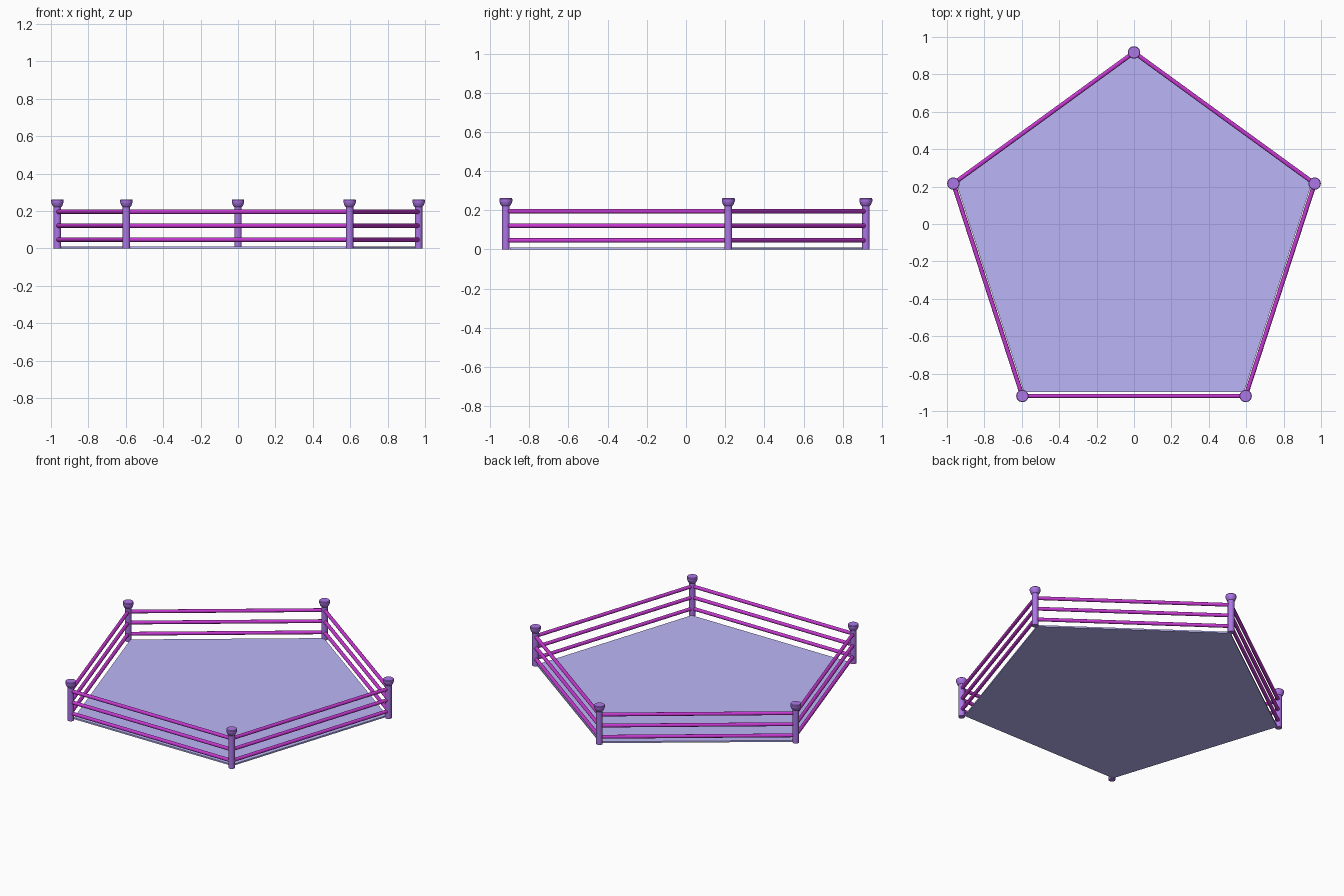
import bpy, bmesh
from math import sin, cos, pi
from mathutils import Vector

if "Cube" in bpy.data.objects:
    bpy.data.objects.remove(bpy.data.objects["Cube"])

R, CY, N = 1.0155, -0.098, 5      # post circle radius, its centre y, corner count


def material(name, color):
    m = bpy.data.materials.new(name)
    m.diffuse_color = color
    m.use_nodes = True
    m.node_tree.nodes["Principled BSDF"].inputs["Base Color"].default_value = m.diffuse_color
    return m


post_mat = material("post_purple", (0.42, 0.18, 0.80, 1))
rope_mat = material("rope_magenta", (0.56, 0.04, 0.63, 1))
floor_mat = material("floor_lilac", (0.50, 0.47, 0.94, 1))


def corner(i, r, z=0.0, cy=CY):
    a = pi / 2 + 2 * pi * i / N
    return Vector((r * cos(a), cy + r * sin(a), z))


def make(name, bm, mat, smooth=True):
    bmesh.ops.recalc_face_normals(bm, faces=bm.faces)
    me = bpy.data.meshes.new(name)
    bm.to_mesh(me)
    bm.free()
    me.materials.append(mat)
    ob = bpy.data.objects.new(name, me)
    bpy.context.collection.objects.link(ob)
    if smooth:
        bpy.ops.object.select_all(action='DESELECT')
        bpy.context.view_layer.objects.active = ob
        ob.select_set(True)
        bpy.ops.object.shade_smooth_by_angle(angle=0.6)
    return ob


def lathe(name, profile, loc, mat, sides=24):
    bm = bmesh.new()
    rings = [[bm.verts.new((r * cos(2 * pi * k / sides), r * sin(2 * pi * k / sides), z))
              for k in range(sides)] for r, z in profile]
    for a, b in zip(rings, rings[1:]):
        for k in range(sides):
            j = (k + 1) % sides
            bm.faces.new((a[k], a[j], b[j], b[k]))
    bm.faces.new(rings[0])
    bm.faces.new(rings[-1])
    make(name, bm, mat).location = loc


def rod(name, p, q, r, mat):
    bm = bmesh.new()
    bmesh.ops.create_cone(bm, cap_ends=True, segments=16, radius1=r, radius2=r,
                          depth=(q - p).length)
    ob = make(name, bm, mat)
    ob.location = (p + q) / 2
    ob.rotation_euler = (q - p).to_track_quat('Z', 'Y').to_euler()


# Pentagonal floor slab
bm = bmesh.new()
base = bm.faces.new([bm.verts.new(corner(i, 1.0, cy=-0.09)) for i in range(N)])
ext = bmesh.ops.extrude_face_region(bm, geom=[base], use_keep_orig=True)
bmesh.ops.translate(bm, vec=(0, 0, 0.01),
                    verts=[v for v in ext["geom"] if isinstance(v, bmesh.types.BMVert)])
make("floor", bm, floor_mat, smooth=False)

for i in range(N):
    # Corner post and its flared cap
    lathe(f"post_{i}", [(0.020, 0), (0.020, 0.23)], corner(i, R), post_mat)
    lathe(f"post_cap_{i}", [(0.021, 0.222), (0.026, 0.227), (0.031, 0.240), (0.033, 0.246),
                            (0.033, 0.258), (0.030, 0.262)], corner(i, R), post_mat)
    # Three ropes to the next post
    for j, z in enumerate((0.046, 0.121, 0.195)):
        rod(f"rope_{i}_{j}", corner(i, R, z), corner(i + 1, R, z), 0.0115, rope_mat)
